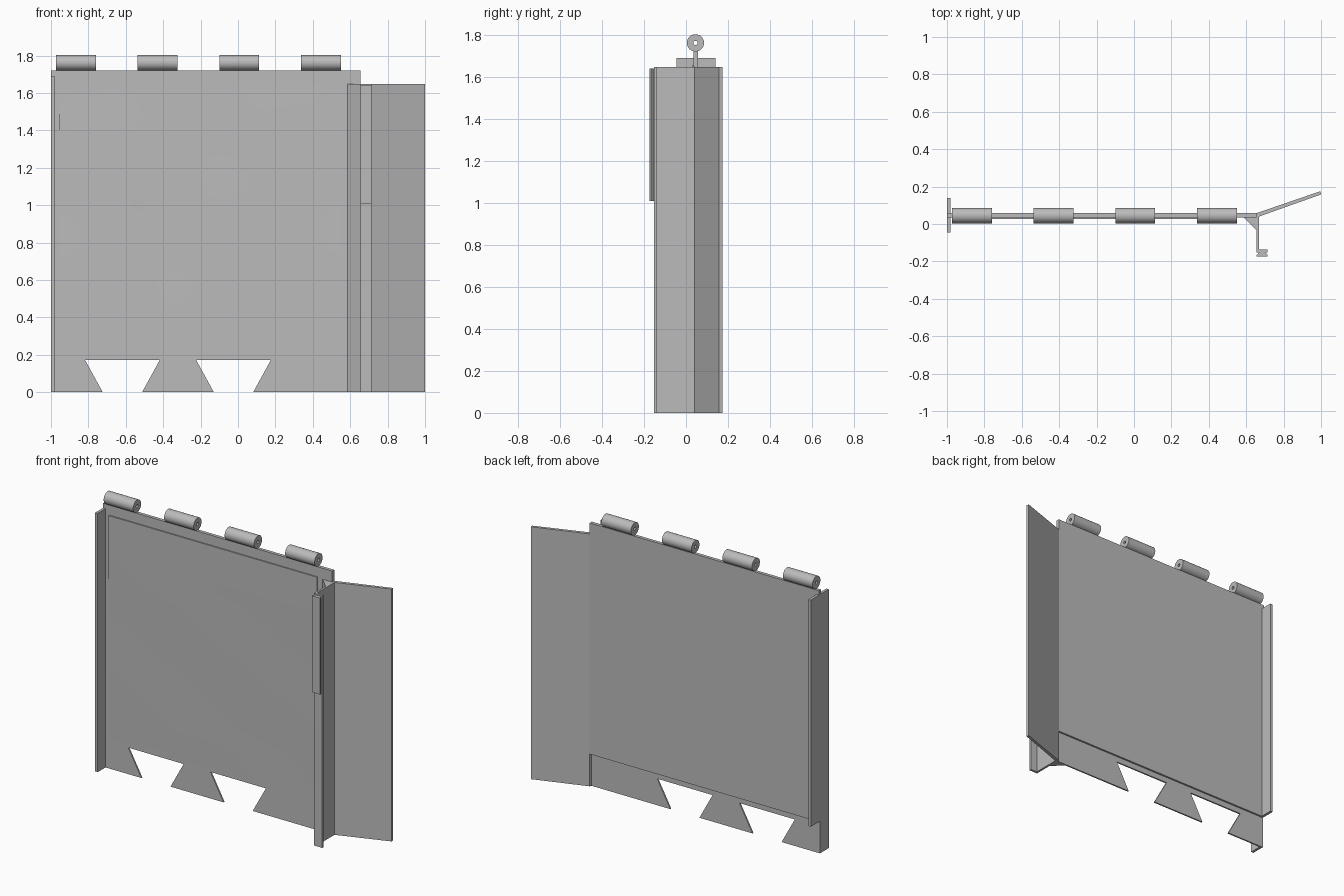
import bpy, bmesh, math
from mathutils import Matrix

cube = bpy.data.objects.get("Cube")
if cube:
    bpy.data.objects.remove(cube, do_unlink=True)

STEEL = bpy.data.materials.new("grey_steel")
STEEL.use_nodes = True
GREY = (0.5, 0.5, 0.5, 1)
STEEL.diffuse_color = GREY
STEEL.node_tree.nodes["Principled BSDF"].inputs["Base Color"].default_value = GREY


def finish(name, bm, smooth=False):
    bmesh.ops.recalc_face_normals(bm, faces=bm.faces)
    mesh = bpy.data.meshes.new(name)
    bm.to_mesh(mesh)
    bm.free()
    mesh.materials.append(STEEL)
    obj = bpy.data.objects.new(name, mesh)
    bpy.context.collection.objects.link(obj)
    if smooth:
        bpy.ops.object.select_all(action='DESELECT')
        obj.select_set(True)
        bpy.context.view_layer.objects.active = obj
        bpy.ops.object.shade_smooth_by_angle(angle=math.radians(35))
    return obj


def prism(name, outline, low, high, axis="z"):
    """Extrude an outline: (x, y) along z, or (x, z) along y."""
    bm = bmesh.new()
    place = (lambda u, v: (u, v, low)) if axis == "z" else (lambda u, v: (u, low, v))
    face = bm.faces.new([bm.verts.new(place(u, v)) for u, v in outline])
    side = bmesh.ops.extrude_face_region(bm, geom=[face])["geom"]
    move = (0, 0, high - low) if axis == "z" else (0, high - low, 0)
    bmesh.ops.translate(bm, vec=move, verts=[v for v in side if isinstance(v, bmesh.types.BMVert)])
    return finish(name, bm)


def rect(u0, u1, v0, v1):
    return [(u0, v0), (u1, v0), (u1, v1), (u0, v1)]


TOP, POST_TOP, STEP = 1.72, 1.648, 0.21
FRONT, MID, BACK = 0.036, 0.046, 0.058

# Front sheet with two dovetail cutouts along the bottom
outline = [(-1, TOP), (-1, 0)]
for centre in (-0.618, -0.024):
    outline += [(centre - 0.105, 0), (centre - 0.2, 0.173),
                (centre + 0.2, 0.173), (centre + 0.105, 0)]
outline += [(0.655, 0), (0.655, TOP)]
prism("front_sheet", outline, FRONT, MID, "y")

# Thicker backing that stops above the cutouts
prism("back_sheet", rect(-1, 0.655, STEP, TOP), MID, BACK, "y")

# Edge flange; its rear half stops at the backing step
prism("edge_flange_front", rect(-1, -0.982, -0.045, MID), 0, 1.69)
prism("edge_flange_rear", rect(-1, -0.982, MID, 0.14), STEP, 1.69)

# Post with turned foot, corner gusset and angled wing
prism("post", [(0.655, 0.04), (0.655, -0.152), (0.715, -0.152), (0.715, -0.137),
               (0.669, -0.137), (0.669, 0.04)], 0, POST_TOP)
prism("corner_gusset", [(0.585, 0.037), (0.655, -0.033), (0.655, 0.037)], 0, POST_TOP)
prism("wing", [(0.65, 0.04), (0.669, 0.04), (1, 0.158), (0.996, 0.175), (0.655, BACK)], 0, POST_TOP)
prism("foot_strip", [(0.67, -0.152), (0.7, -0.152), (0.715, -0.166), (0.715, -0.174),
                     (0.655, -0.174), (0.655, -0.166)], 1.01, 1.64)

# Gently uneven facing on the front, fading into the sheet near the bottom
bm = bmesh.new()
bmesh.ops.create_grid(bm, x_segments=30, y_segments=30, size=0.5)
for v in bm.verts:
    u, w = v.co.x + 0.5, v.co.y + 0.5
    bump = 0.002 * math.sin(9 * u + 4 * w) * math.sin(7 * w - 3 * u)
    rise = 0.001 + 0.007 * min(1, w * 1.2) + bump * math.sin(math.pi * w)
    v.co = (-0.955 + 1.505 * u, FRONT - rise, 0.19 + 1.465 * w)
rim = [e for e in bm.edges if e.is_boundary]
wall = bmesh.ops.extrude_edge_only(bm, edges=rim)["geom"]
for v in wall:
    if isinstance(v, bmesh.types.BMVert):
        v.co.y = FRONT + 0.002
finish("uneven_facing", bm, smooth=True)

# Hinge knuckles: tubes with a small pin hole
SIDES, LENGTH = 32, 0.213
for i in range(4):
    bm = bmesh.new()
    rings = []
    for radius, end in ((0.041, -1), (0.041, 1), (0.01, 1), (0.01, -1)):
        rings.append([bm.verts.new((end * LENGTH / 2,
                                    radius * math.cos(math.tau * k / SIDES),
                                    radius * math.sin(math.tau * k / SIDES)))
                      for k in range(SIDES)])
    for a, b in zip(rings, rings[1:] + rings[:1]):
        for k in range(SIDES):
            n = (k + 1) % SIDES
            bm.faces.new((a[k], a[n], b[n], b[k]))
    bmesh.ops.transform(bm, verts=bm.verts, matrix=Matrix.Translation((-0.867 + 0.437 * i, 0.045, 1.762)))
    finish(f"hinge_knuckle_{i + 1}", bm, smooth=True)
